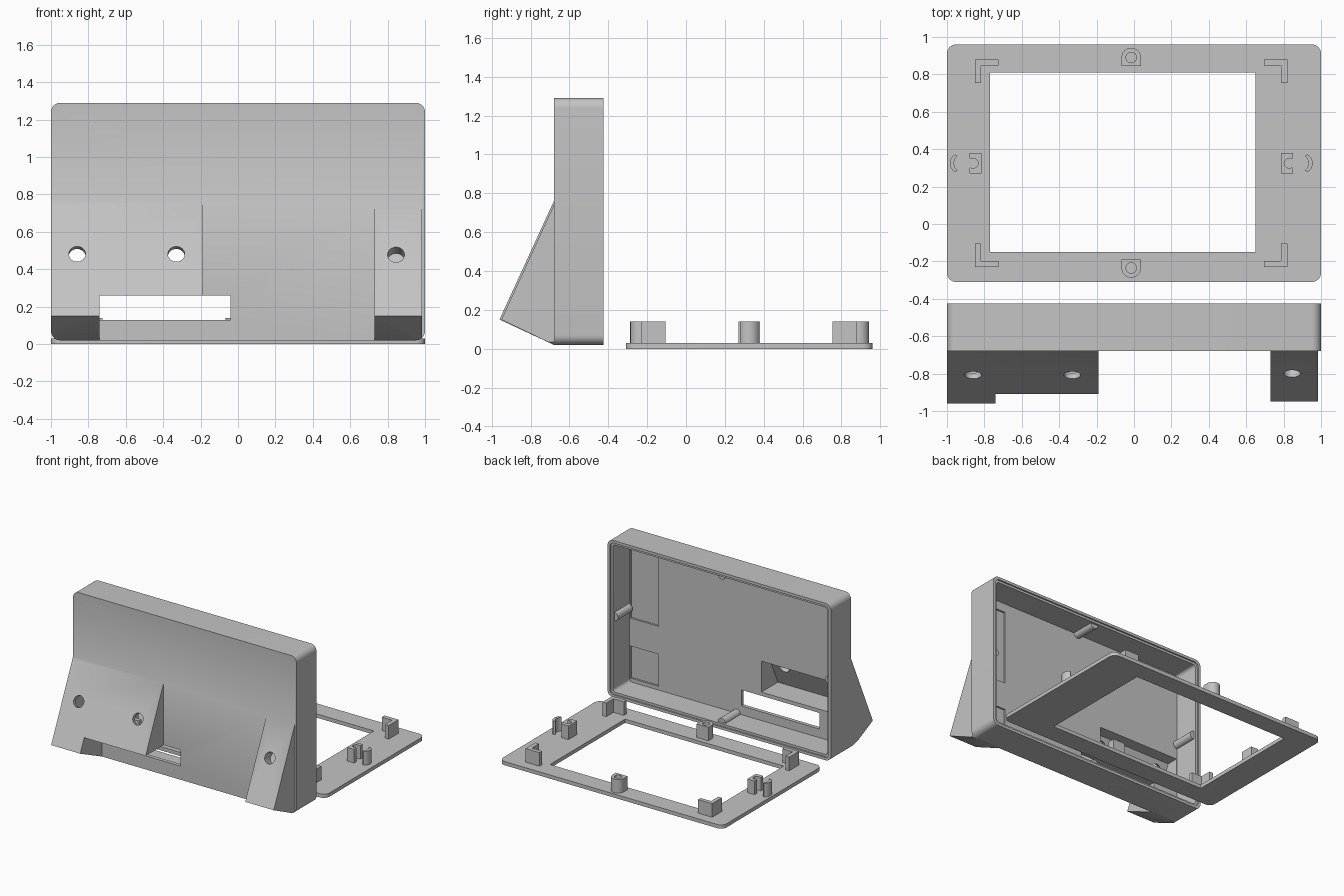
import bpy, bmesh, math
from mathutils import Vector

if "Cube" in bpy.data.objects:
    bpy.data.objects.remove(bpy.data.objects["Cube"], do_unlink=True)

grey = bpy.data.materials.new("plain grey plastic")
grey.use_nodes = True
colour = (0.55, 0.55, 0.55, 1)
grey.diffuse_color = colour
grey.node_tree.nodes["Principled BSDF"].inputs["Base Color"].default_value = colour


def add_object(name, bm):
    bmesh.ops.recalc_face_normals(bm, faces=bm.faces)
    mesh = bpy.data.meshes.new(name)
    bm.to_mesh(mesh)
    bm.free()
    mesh.materials.append(grey)
    ob = bpy.data.objects.new(name, mesh)
    bpy.context.collection.objects.link(ob)
    return ob


def prism(name, pts, axis, lo, hi):
    """Extrude a 2D outline along one axis."""
    place = {"x": lambda p, t: (t, p[0], p[1]),
             "y": lambda p, t: (p[0], t, p[1]),
             "z": lambda p, t: (p[0], p[1], t)}[axis]
    bm = bmesh.new()
    a = [bm.verts.new(place(p, lo)) for p in pts]
    b = [bm.verts.new(place(p, hi)) for p in pts]
    bm.faces.new(a)
    bm.faces.new(b)
    for i in range(len(pts)):
        j = (i + 1) % len(pts)
        bm.faces.new((a[i], a[j], b[j], b[i]))
    return add_object(name, bm)


def arc(cx, cy, r, start, end, n=8):
    return [(cx + r * math.cos(math.radians(start + (end - start) * i / n)),
             cy + r * math.sin(math.radians(start + (end - start) * i / n)))
            for i in range(n + 1)]


def rect(x0, x1, y0, y1):
    return [(x0, y0), (x1, y0), (x1, y1), (x0, y1)]


def rounded(x0, x1, y0, y1, r):
    return (arc(x1 - r, y1 - r, r, 0, 90) + arc(x0 + r, y1 - r, r, 90, 180)
            + arc(x0 + r, y0 + r, r, 180, 270) + arc(x1 - r, y0 + r, r, 270, 360))


def circle(cx, cy, r):
    return arc(cx, cy, r, 0, 345, 23)


def combine(ob, other, operation):
    """Apply a boolean and remove the second object."""
    mod = ob.modifiers.new("join", "BOOLEAN")
    mod.operation, mod.object, mod.solver = operation, other, "EXACT"
    bpy.context.view_layer.update()
    graph = bpy.context.evaluated_depsgraph_get()
    mesh = bpy.data.meshes.new_from_object(ob.evaluated_get(graph))
    ob.modifiers.clear()
    ob.data = mesh
    bpy.data.objects.remove(other, do_unlink=True)


def cut(ob, pts, axis, lo, hi):
    combine(ob, prism("cutter", pts, axis, lo, hi), "DIFFERENCE")


def drill(ob, centre, direction, radius, depth):
    bm = bmesh.new()
    bmesh.ops.create_cone(bm, cap_ends=True, segments=24, radius1=radius,
                          radius2=radius, depth=depth)
    rot = Vector(direction).to_track_quat("Z", "Y").to_matrix().to_4x4()
    bmesh.ops.transform(bm, matrix=rot, verts=bm.verts)
    bmesh.ops.translate(bm, vec=centre, verts=bm.verts)
    combine(ob, add_object("cutter", bm), "DIFFERENCE")


# Case: open-backed tray with rounded corners
FRONT, FLOOR, BACK = -0.68, -0.65, -0.425
BOTTOM, TOP = 0.02, 1.29
outline = rounded(-1, 1, BOTTOM, TOP, 0.05)
case = prism("case", outline, "y", FRONT, BACK)
cut(case, rounded(-0.96, 0.96, BOTTOM + 0.04, TOP - 0.04, 0.025), "y", FLOOR, 0)
cut(case, rounded(-0.978, 0.978, BOTTOM + 0.022, TOP - 0.022, 0.035), "y", BACK - 0.012, 0)

# Half-round ribs inside the four walls
for x, z in ((0, 0.06), (0, 1.25), (-0.96, 0.66), (0.96, 0.66)):
    combine(case, prism("rib", circle(x, z, 0.034), "y", FLOOR - 0.01, BACK - 0.03), "UNION")

# Shallow recesses in the tray floor
for z0, z1 in ((0.575, 1.18), (0.09, 0.35)):
    cut(case, rect(0.70, 0.955, z0, z1), "y", FLOOR - 0.015, FLOOR + 0.01)


# Sloped feet on the front, trimmed to the rounded case outline
def foot(x0, x1, top, tip):
    ob = prism("foot", [(FRONT + 0.015, top), (FRONT, top), (tip, 0.15),
                        (FRONT, BOTTOM), (FRONT + 0.015, BOTTOM)], "x", x0, x1)
    combine(ob, prism("trim", outline, "y", -1.2, 0), "INTERSECT")
    return ob


wide_foot = foot(-1, -0.19, 0.76, -0.96)
cut(wide_foot, rect(-0.74, 0, -0.1, 0.26), "y", -1.2, 0)
combine(case, wide_foot, "UNION")
combine(case, foot(0.73, 0.985, 0.74, -0.95), "UNION")

# Cable slot, hollow of the wide foot and screw holes
cut(case, rect(-0.74, -0.04, 0.13, 0.26), "y", -0.72, -0.6)
cut(case, [(-0.6, 0.29), (-0.86, 0.29), (-0.745, 0.54), (-0.6, 0.54)], "x", -0.955, -0.22)
for x in (-0.86, -0.33, 0.845):
    drill(case, (x, -0.805, 0.48), (0, -0.91, 0.42), 0.045, 0.17)

# Bezel: flat frame lying behind the case
PLATE, POST = 0.03, 0.14
bezel = prism("bezel", rounded(-1, 1, -0.31, 0.96, 0.05), "z", 0, PLATE)
cut(bezel, rect(-0.77, 0.65, -0.15, 0.81), "z", -0.1, 0.1)

parts = [case, bezel]


def post(name, pts):
    ob = prism(name, pts, "z", PLATE - 0.005, POST)
    parts.append(ob)
    return ob


MID_X, MID_Y = -0.015, 0.325
for sx, side in ((-1, "right"), (1, "left")):
    # L-shaped corner brackets
    for sy, end in ((-1, "front"), (1, "rear")):
        cx, cy = MID_X + sx * 0.835, MID_Y + sy * 0.555
        shape = [(0, 0), (0.125, 0), (0.125, 0.033), (0.033, 0.033), (0.033, 0.125), (0, 0.125)]
        post(f"{end}_{side}_bracket", [(cx - sx * u, cy - sy * v) for u, v in shape])
    # Notched block and curved clip at each side
    block = [(0.80, -0.055), (0.865, -0.055), (0.865, -0.025)]
    block += arc(0.845, 0, 0.027, -60, -300)
    block += [(0.865, 0.025), (0.865, 0.055), (0.80, 0.055)]
    post(f"{side}_notched_block", [(MID_X + sx * u, MID_Y + v) for u, v in block])
    clip = arc(0.915, 0, 0.055, -60, 60) + arc(0.895, 0, 0.052, 50, -50)
    post(f"{side}_clip", [(MID_X + sx * u, MID_Y + v) for u, v in clip])

# Screw posts with one round side
for sy, cy, end in ((1, 0.89, "rear"), (-1, -0.235, "front")):
    shape = [(-0.052, -0.045), (0.052, -0.045)] + arc(0, 0, 0.052, 0, 180, 12)
    ob = post(f"{end}_screw_post", [(MID_X + u, cy + sy * v) for u, v in shape])
    cut(ob, circle(MID_X, cy, 0.028), "z", PLATE, 0.3)

# Smooth the round corners, keep edges sharp
for ob in parts:
    bpy.ops.object.select_all(action="DESELECT")
    ob.select_set(True)
    bpy.context.view_layer.objects.active = ob
    bpy.ops.object.shade_smooth_by_angle(angle=math.radians(30))
